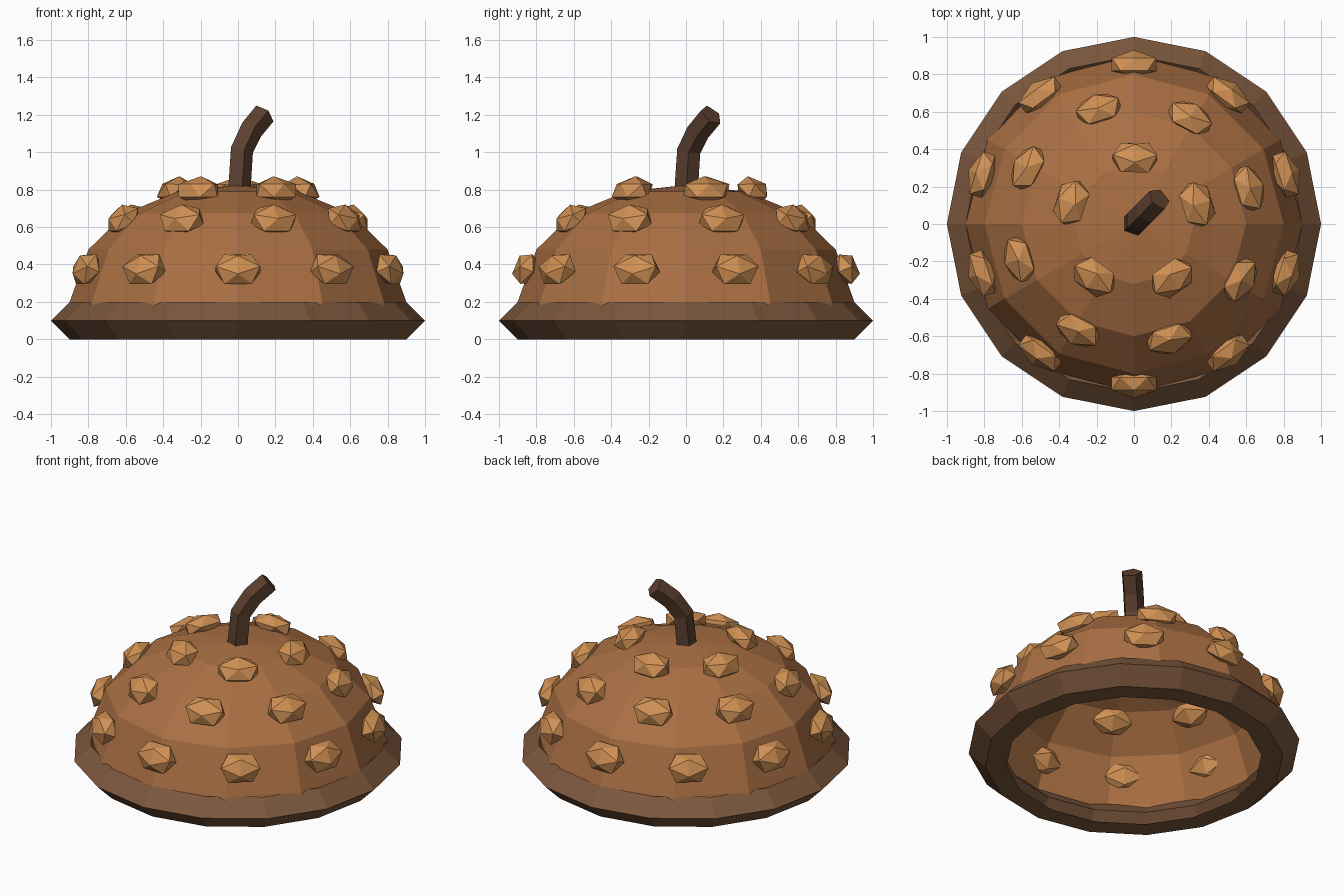
import bpy, bmesh
from math import cos, sin, pi, radians, sqrt
from mathutils import Vector, Matrix

if "Cube" in bpy.data.objects:
    bpy.data.objects.remove(bpy.data.objects["Cube"])


def material(name, rgb):
    m = bpy.data.materials.new(name)
    m.diffuse_color = (*rgb, 1)
    m.use_nodes = True
    m.node_tree.nodes["Principled BSDF"].inputs["Base Color"].default_value = m.diffuse_color
    return m


def finish(bm, name, mat):
    bmesh.ops.recalc_face_normals(bm, faces=bm.faces)
    me = bpy.data.meshes.new(name)
    bm.to_mesh(me)
    bm.free()
    me.materials.append(mat)
    ob = bpy.data.objects.new(name, me)
    bpy.context.collection.objects.link(ob)
    return ob


def bridge(bm, a, b):
    n = len(a)
    for i in range(n):
        bm.faces.new((a[i], a[(i + 1) % n], b[(i + 1) % n], b[i]))


def ring(bm, r, z, n):
    return [bm.verts.new((r * cos(2 * pi * i / n), r * sin(2 * pi * i / n), z)) for i in range(n)]


cap_mat = material("cap_brown", (0.40, 0.16, 0.057))
rim_mat = material("rim_brown", (0.20, 0.095, 0.045))
stem_mat = material("stem_brown", (0.107, 0.051, 0.028))
bump_mat = material("bump_tan", (0.63, 0.28, 0.088))

# Open dome, 12 sides, single-skinned
bm = bmesh.new()
profile = [(0.92, 0.11), (0.9, 0.2), (0.8, 0.48), (0.6, 0.675), (0.32, 0.79)]
rings = [ring(bm, r, z, 12) for r, z in profile]
for a, b in zip(rings, rings[1:]):
    bridge(bm, a, b)
apex = bm.verts.new((0, 0, 0.825))
for i in range(12):
    bm.faces.new((rings[-1][i], rings[-1][(i + 1) % 12], apex))
finish(bm, "dome", cap_mat)

# Rim: 16-sided torus with a diamond section
bm = bmesh.new()
section = [(1.0, 0.1), (0.9, 0.2), (0.8, 0.1), (0.9, 0.0)]
rings = [ring(bm, r, z, 16) for r, z in section]
for i in range(4):
    bridge(bm, rings[i], rings[(i + 1) % 4])
finish(bm, "rim", rim_mat)

# Flat lip under the rim
bm = bmesh.new()
bridge(bm, ring(bm, 0.9, 0.0, 16), ring(bm, 0.77, 0.0, 16))
finish(bm, "under_lip", rim_mat)

# Bent five-sided stem
bm = bmesh.new()
path = [(0, 0.77), (0.003, 0.83), (0.015, 1.01), (0.065, 1.115), (0.135, 1.2)]
pts = [Vector((d, d, z)) for d, z in path]
rings = []
for i, p in enumerate(pts):
    t = pts[min(i + 1, len(pts) - 1)] - pts[max(i - 1, 0)]
    q = Vector((0, 0, 1)).rotation_difference(t)
    r = 0.066
    rings.append([bm.verts.new(p + q @ Vector((r * cos(2 * pi * k / 5), r * sin(2 * pi * k / 5), 0)))
                  for k in range(5)])
for a, b in zip(rings, rings[1:]):
    bridge(bm, a, b)
bm.faces.new(rings[0])
bm.faces.new(rings[-1])
finish(bm, "stem", stem_mat)


# Icosahedron standing on an edge (edge runs along local x)
def icosahedron(bm, matrix):
    p = (1 + sqrt(5)) / 2
    for s in (-1, 1):
        for t in (-p, p):
            for v in ((t, s, 0), (s, 0, t), (0, t, s)):
                bm.verts.new(matrix @ (Vector(v) / sqrt(1 + p * p)))
    bmesh.ops.convex_hull(bm, input=bm.verts[:])


# Three rows of flattened icosahedra: count, start angle, radius, height, tilt
rows = [(10, 18, 0.853, 0.375, 67), (8, 17.2, 0.643, 0.64, 45), (5, 17.2, 0.355, 0.795, 23)]
for row, (count, start, r, z, tilt) in enumerate(rows):
    for i in range(count):
        a = radians(start) + 2 * pi * i / count
        m = (Matrix.Translation((r * cos(a), r * sin(a), z)) @ Matrix.Rotation(a, 4, 'Z')
             @ Matrix.Rotation(radians(tilt), 4, 'Y') @ Matrix.Diagonal((0.1, 0.14, 0.072, 1)))
        bm = bmesh.new()
        icosahedron(bm, m)
        finish(bm, f"bump_{row}_{i}", bump_mat)
